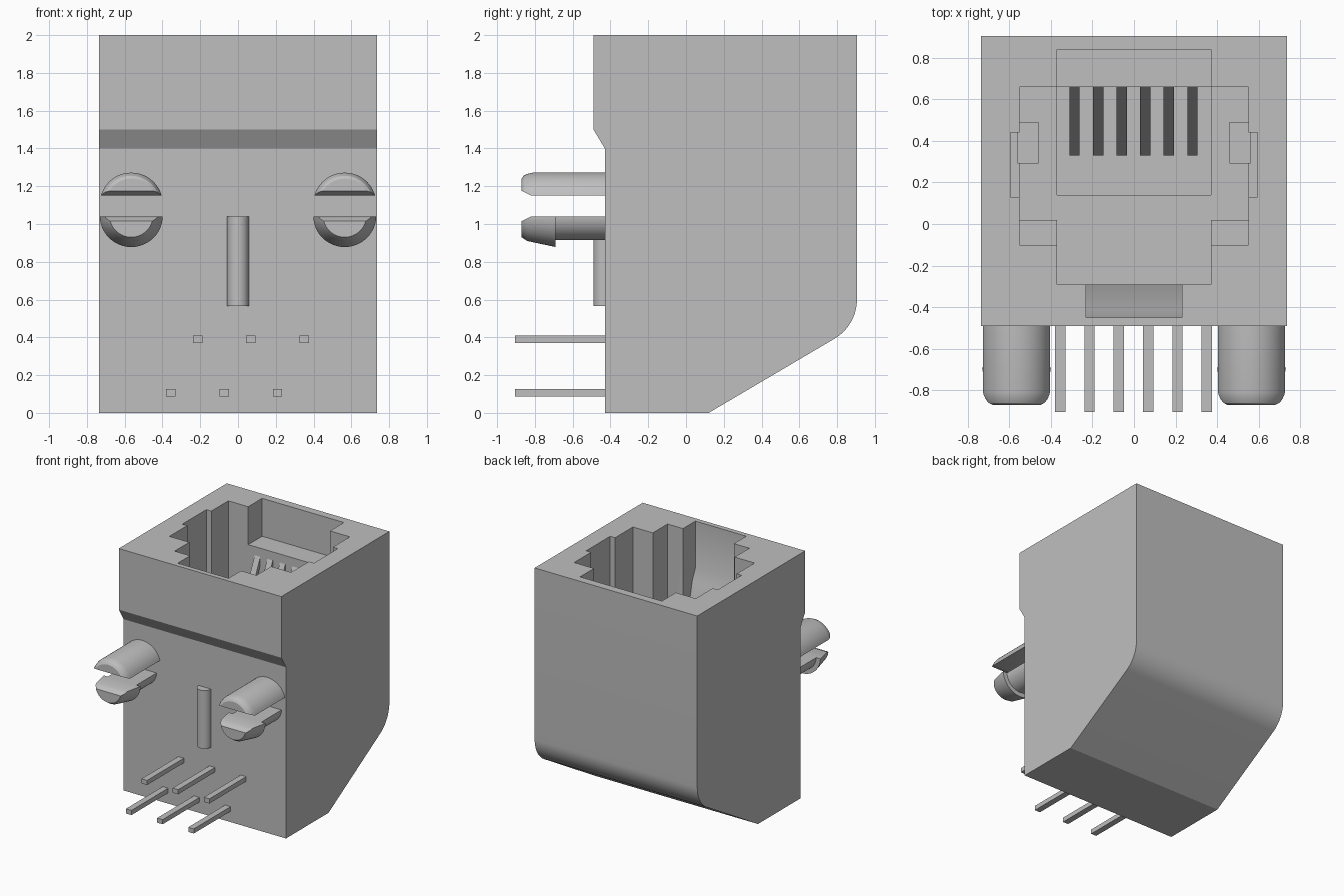
import bpy, bmesh, math
from mathutils import Vector

cube = bpy.data.objects.get("Cube")
if cube:
    bpy.data.objects.remove(cube, do_unlink=True)

grey = bpy.data.materials.new("plain grey")
grey.use_nodes = True
colour = (0.52, 0.52, 0.52, 1)
grey.diffuse_color = colour
grey.node_tree.nodes["Principled BSDF"].inputs["Base Color"].default_value = colour


def finish(bm, name, smooth=False):
    bmesh.ops.recalc_face_normals(bm, faces=bm.faces)
    mesh = bpy.data.meshes.new(name)
    bm.to_mesh(mesh)
    bm.free()
    mesh.materials.append(grey)
    obj = bpy.data.objects.new(name, mesh)
    bpy.context.collection.objects.link(obj)
    if smooth:
        shade(obj)
    return obj


def select(obj):
    bpy.ops.object.select_all(action="DESELECT")
    obj.select_set(True)
    bpy.context.view_layer.objects.active = obj


def shade(obj):
    select(obj)
    bpy.ops.object.shade_smooth_by_angle(angle=math.radians(28))


def prism(name, profile, x0, x1):
    """Extrude a (y, z) profile along x."""
    bm = bmesh.new()
    face = bm.faces.new([bm.verts.new((x0, y, z)) for y, z in profile])
    new = bmesh.ops.extrude_face_region(bm, geom=[face])["geom"]
    verts = [v for v in new if isinstance(v, bmesh.types.BMVert)]
    bmesh.ops.translate(bm, verts=verts, vec=(x1 - x0, 0, 0))
    return finish(bm, name)


def box(name, x, y, z):
    return prism(name, [(y[0], z[0]), (y[1], z[0]), (y[1], z[1]), (y[0], z[1])], *x)


def cut(body, cutter):
    cutter.hide_render = True
    mod = body.modifiers.new("cut", "BOOLEAN")
    mod.operation = "DIFFERENCE"
    mod.solver = "EXACT"
    mod.object = cutter
    select(body)
    bpy.ops.object.modifier_apply(modifier=mod.name)
    bpy.data.objects.remove(cutter, do_unlink=True)


def half_peg(name, rings, x, z, side, slot_z):
    """Turned peg along y, sliced flat at the slot and flared at its mouth."""
    bm = bmesh.new()
    steps = 48
    loops = []
    for y, r in rings:
        loops.append([bm.verts.new((x + r * math.cos(a), y, z + r * math.sin(a)))
                      for a in (2 * math.pi * i / steps for i in range(steps))])
    for a, b in zip(loops, loops[1:]):
        for i in range(steps):
            j = (i + 1) % steps
            bm.faces.new((a[i], a[j], b[j], b[i]))
    bm.faces.new(loops[0])
    bm.faces.new(loops[-1])
    planes = [((x, 0, slot_z), (0, 0, -side)),
              ((x, -0.82, slot_z), (0, -0.5, -side))]
    for co, no in planes:
        bmesh.ops.bisect_plane(bm, geom=bm.verts[:] + bm.edges[:] + bm.faces[:],
                               plane_co=Vector(co), plane_no=Vector(no), clear_outer=True)
        bmesh.ops.holes_fill(bm, edges=[e for e in bm.edges if e.is_boundary], sides=0)
    return finish(bm, name, True)


# Housing: side profile with a stepped front and a rounded lower back corner
arc = [(0.665 + 0.24 * math.cos(math.radians(a)), 0.6 - 0.24 * math.sin(math.radians(a)))
       for a in [i * 5.95 for i in range(11)]]
housing = prism("housing", [(-0.49, 2), (0.905, 2)] + arc +
                [(0.12, 0), (-0.43, 0), (-0.43, 1.4), (-0.49, 1.5)], -0.735, 0.735)

# Plug cavity opening upward
TOP = 2.1
cut(housing, box("main_cutter", (-0.55, 0.55), (-0.10, 0.66), (0.75, TOP)))
cut(housing, box("front_cutter", (-0.37, 0.37), (-0.29, 0.1), (0.75, TOP)))
cut(housing, box("back_cutter", (-0.37, 0.37), (0.6, 0.84), (1.69, TOP)))
cut(housing, box("pocket_cutter", (-0.37, 0.37), (0.14, 0.66), (0.65, 1)))
cut(housing, prism("latch_cutter", [(-0.2, TOP), (-0.45, TOP), (-0.45, 1.62),
                                    (-0.41, 1.53), (-0.29, 1.0), (-0.2, 1.0)], -0.23, 0.23))
for s in (-1, 1):
    xs = sorted((s * 0.5, s * 0.595))
    cut(housing, box("side_cutter", xs, (0.13, 0.44), (1.1, TOP)))
shade(housing)

# Parts that come in left and right pairs
upper = [(-0.87, 0.135), (-0.86, 0.15), (-0.84, 0.16), (-0.81, 0.167), (-0.4, 0.167)]
lower = [(-0.87, 0.115), (-0.84, 0.135), (-0.69, 0.167), (-0.69, 0.13), (-0.4, 0.13)]
for s, side in ((-1, "right"), (1, "left")):
    half_peg(side + "_peg_upper", upper, s * 0.565, 1.105, 1, 1.15)
    half_peg(side + "_peg_lower", lower, s * 0.565, 1.045, -1, 1.04)
    box(side + "_cavity_rib", sorted((s * 0.46, s * 0.56)), (0.29, 0.49), (0.72, 1.2))
    box(side + "_cavity_shelf", sorted((s * 0.37, s * 0.56)), (-0.11, 0.02), (0.72, 1.2))

# Rounded rib on the front
bm = bmesh.new()
bmesh.ops.create_cone(bm, cap_ends=True, segments=32, radius1=0.057, radius2=0.057, depth=0.475)
bmesh.ops.translate(bm, verts=bm.verts, vec=(0, -0.433, 0.8025))
finish(bm, "front_rib", True)

# Solder pins in two staggered rows, and slanted spring contacts
for i in range(6):
    x = -0.355 + 0.141 * i
    z = 0.39 if i % 2 else 0.107
    box(f"solder_pin_{i + 1}", (x - 0.025, x + 0.025), (-0.905, -0.35), (z - 0.019, z + 0.019))
    c = -0.286 + 0.1135 * i
    prism(f"spring_contact_{i + 1}", [(0.66, 1.62), (0.33, 0.9), (0.35, 0.87), (0.66, 1.55)],
          c - 0.025, c + 0.025)
